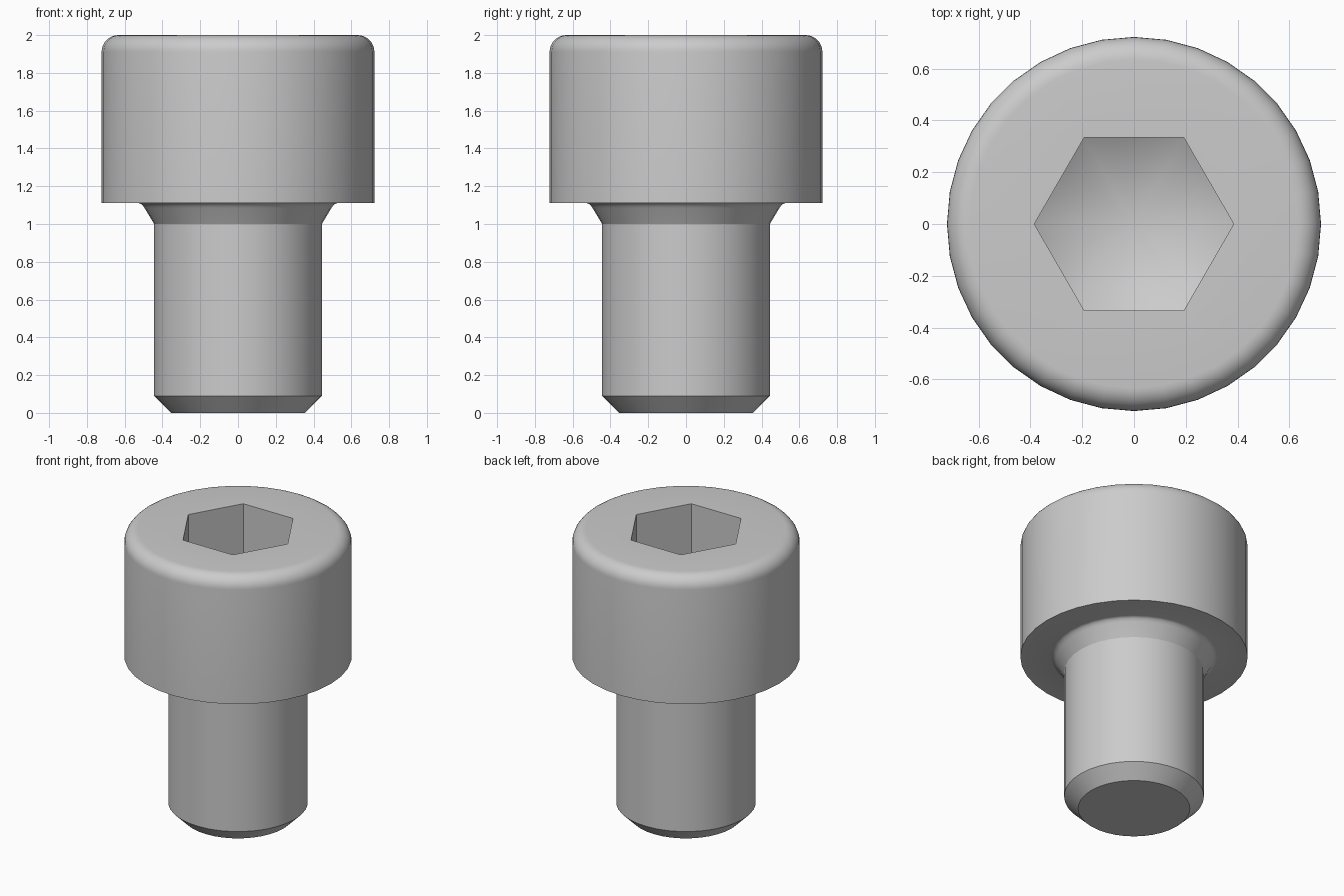
import bpy, bmesh
from math import sin, cos, pi, radians, tan, sqrt

cube = bpy.data.objects.get("Cube")
if cube:
    bpy.data.objects.remove(cube, do_unlink=True)

SIDES = 36
SHAFT_R, HEAD_R, HEAD_Z, TOP = 0.444, 0.722, 1.111, 2.0
ROUND = 0.089            # edge rounding of the head
FLAT_R = 1 / 3           # half the distance across the socket flats
CORNER_R = FLAT_R * 2 / sqrt(3)
SOCKET_Z = TOP - 0.444   # height of the socket corners at the drilled cone
SLOPE = tan(radians(30))
APEX_Z = SOCKET_Z - CORNER_R * SLOPE

steel = bpy.data.materials.new("steel grey")
steel.use_nodes = True
grey = (0.6, 0.6, 0.6, 1)
steel.diffuse_color = grey
steel.node_tree.nodes["Principled BSDF"].inputs["Base Color"].default_value = grey

bm = bmesh.new()


def ring(radius, height):
    """Ring of vertices; radius and height are functions of the angle."""
    verts = []
    for i in range(SIDES):
        a = 2 * pi * i / SIDES
        r = radius(a)
        verts.append(bm.verts.new((r * cos(a), r * sin(a), height(r))))
    return verts


def hexagon(a):
    return FLAT_R / cos((a % (pi / 3)) - pi / 6)


# Outer profile: chamfered tip, shaft, neck fillet, head with rounded rim
profile = [(SHAFT_R - ROUND, 0), (SHAFT_R, ROUND), (SHAFT_R, 1.0),
           (0.495, 1.085), (0.502, 1.095), (0.510, 1.103), (0.517, 1.108),
           (0.528, HEAD_Z), (HEAD_R, HEAD_Z)]
for k in range(9):
    a = pi / 2 * k / 8
    profile.append((HEAD_R - ROUND + ROUND * cos(a), TOP - ROUND + ROUND * sin(a)))

rings = [ring(lambda a, r=r: r, lambda _, z=z: z) for r, z in profile]

# Hexagonal socket: rim, then walls down to where they meet the drilled cone
rings.append(ring(hexagon, lambda r: TOP))
rings.append(ring(hexagon, lambda r: APEX_Z + r * SLOPE))

for low, high in zip(rings, rings[1:]):
    for i in range(SIDES):
        j = (i + 1) % SIDES
        bm.faces.new((low[i], low[j], high[j], high[i]))

# Tip face and drilled cone
bm.faces.new(rings[0][::-1])
apex = bm.verts.new((0, 0, APEX_Z))
for i in range(SIDES):
    bm.faces.new((rings[-1][i], rings[-1][(i + 1) % SIDES], apex))
bmesh.ops.recalc_face_normals(bm, faces=bm.faces)

mesh = bpy.data.meshes.new("socket_head_screw")
bm.to_mesh(mesh)
bm.free()
mesh.materials.append(steel)
screw = bpy.data.objects.new("socket_head_screw", mesh)
bpy.context.collection.objects.link(screw)

bpy.ops.object.select_all(action='DESELECT')
screw.select_set(True)
bpy.context.view_layer.objects.active = screw
bpy.ops.object.shade_smooth_by_angle(angle=radians(25))
